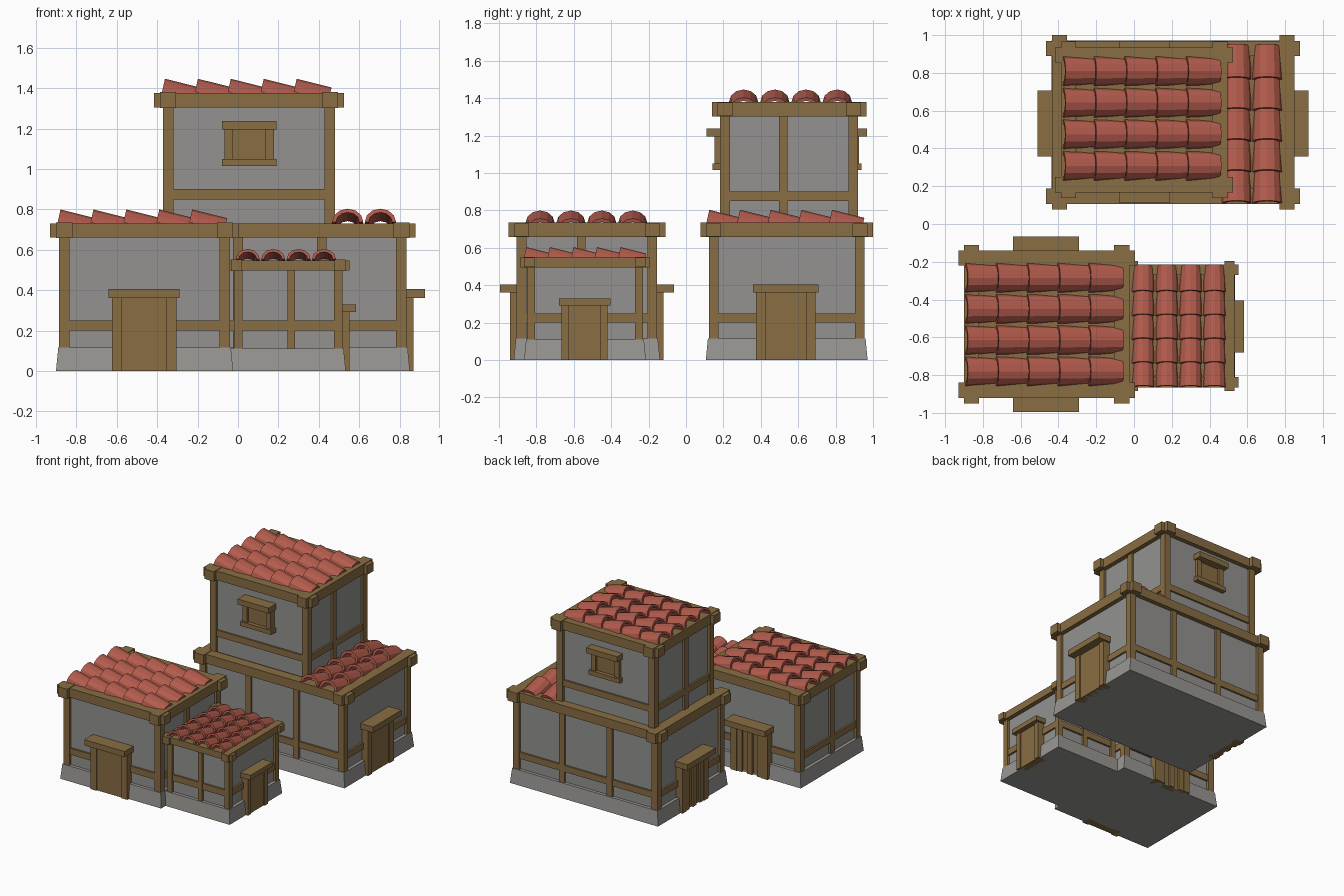
import bpy, bmesh, math
from mathutils import Matrix, Vector

if "Cube" in bpy.data.objects:
    bpy.data.objects.remove(bpy.data.objects["Cube"])


def material(name, r, g, b):
    lin = lambda c: ((c / 255 + 0.055) / 1.055) ** 2.4
    m = bpy.data.materials.new(name)
    m.diffuse_color = (lin(r), lin(g), lin(b), 1)
    m.use_nodes = True
    m.node_tree.nodes["Principled BSDF"].inputs["Base Color"].default_value = m.diffuse_color
    return m


WOOD = material("brown timber", 136, 109, 67)
WALL = material("grey plaster", 147, 146, 144)
STONE = material("grey stone", 153, 151, 147)
TILE = material("red clay tile", 178, 91, 76)


def finish(name, bm, mat):
    bmesh.ops.recalc_face_normals(bm, faces=bm.faces)
    me = bpy.data.meshes.new(name)
    bm.to_mesh(me)
    bm.free()
    me.materials.append(mat)
    ob = bpy.data.objects.new(name, me)
    bpy.context.collection.objects.link(ob)
    return ob


def boxes(name, items, mat, xf=Matrix()):
    """One object made of boxes given as (x0, x1, y0, y1, z0, z1)."""
    bm = bmesh.new()
    for x0, x1, y0, y1, z0, z1 in items:
        m = Matrix.Translation(((x0 + x1) / 2, (y0 + y1) / 2, (z0 + z1) / 2))
        bmesh.ops.create_cube(bm, size=1, matrix=xf @ m @ Matrix.Diagonal((x1 - x0, y1 - y0, z1 - z0, 1)))
    return finish(name, bm, mat)


def plinth(name, x0, x1, y0, y1, h):
    """Stone base, slightly wider at the ground."""
    bm = bmesh.new()
    bmesh.ops.create_cube(bm, size=1)
    for v in bm.verts:
        g = 0.016 if v.co.z < 0 else 0.005
        v.co = (x1 + g if v.co.x > 0 else x0 - g,
                y1 + g if v.co.y > 0 else y0 - g,
                h if v.co.z > 0 else 0)
    finish(name, bm, STONE)


def storey(name, x0, x1, y0, y1, z0, z1, rail, beam_h=0.075, beam_w=0.08, ext=0.03,
           post=0.052, xposts=(), yposts=()):
    """Plaster box with corner posts, extra posts, a middle rail and crossing top beams."""
    i = 0.02
    boxes(name + "_walls", [(x0 + i, x1 - i, y0 + i, y1 - i, z0 - 0.03, z1 - beam_h + 0.01)], WALL)
    zb = z1 - beam_h
    fr = [(x, x + post, y, y + post, z0 - 0.02, zb + 0.01)
          for x in (x0, x1 - post) for y in (y0, y1 - post)]
    for c in xposts:
        fr += [(c - post / 2.2, c + post / 2.2, y, y + 0.04, z0 - 0.02, zb + 0.01)
               for y in (y0 + 0.003, y1 - 0.043)]
    for c in yposts:
        fr += [(x, x + 0.04, c - post / 2.2, c + post / 2.2, z0 - 0.02, zb + 0.01)
               for x in (x0 + 0.003, x1 - 0.043)]
    fr.append((x0 + 0.006, x1 - 0.006, y0 + 0.006, y1 - 0.006, rail, rail + 0.05))
    boxes(name + "_timber_frame", fr, WOOD)
    o = 0.015
    X0, X1, Y0, Y1 = x0 - o, x1 + o, y0 - o, y1 + o
    bs = [(X0 - ext, X1 + ext, y, y + beam_w, zb, z1 - 0.004) for y in (Y0, Y1 - beam_w)]
    bs += [(x, x + beam_w, Y0 - ext, Y1 + ext, zb - 0.002, z1) for x in (X0, X1 - beam_w)]
    boxes(name + "_top_beams", bs, WOOD)
    boxes(name + "_roof_deck", [(x0 + 0.02, x1 - 0.02, y0 + 0.02, y1 - 0.02, zb + 0.01, z1 - 0.012)], WOOD)


def facing(x, y, k):
    """Local -y points outwards; k quarter turns: 0 front, 1 right, 2 back, 3 left."""
    return Matrix.Translation((x, y, 0)) @ Matrix.Rotation(k * math.pi / 2, 4, 'Z')


def door(name, x, y, k, w=0.32, h=0.36, lintel_h=0.045, depth=0.09, planks=False):
    a, j = w / 2, w * 0.16
    it = [(s - j / 2, s + j / 2, -0.035, 0.04, 0, h) for s in (-a + j / 2, a - j / 2)]
    it.append((-a - 0.015, a + 0.015, -depth, 0.04, h, h + lintel_h))
    if planks:
        n, pw = 5, (w - 2 * j) / 5
        it += [(-a + j + q * pw, -a + j + (q + 1) * pw, (-0.03, -0.015)[q % 2], 0.03, 0, h) for q in range(n)]
    else:
        it.append((-a + j, a - j, -0.026, 0.03, 0, h))
    boxes(name, it, WOOD, facing(x, y, k))


def window(name, x, y, k):
    it = [(s - 0.02, s + 0.02, -0.03, 0.04, 1.03, 1.21) for s in (-0.102, 0.102)]
    it += [(-0.135, 0.135, -0.073, 0.04, 1.195, 1.238),
           (-0.135, 0.135, -0.042, 0.04, 1.015, 1.05),
           (-0.09, 0.09, -0.012, 0.04, 1.04, 1.20)]
    boxes(name, it, WOOD, facing(x, y, k))


def tiles(name, start, along_y, count, pitch, rows, row_pitch, z, width, length, height, tilt=12.5):
    """Rows of tilted barrel tiles; start = high end of first tile, centre of first row."""
    bm = bmesh.new()
    n, t = 6, height * 0.28
    for r in range(rows):
        for c in range(count):
            off = (r * row_pitch, c * pitch) if along_y else (c * pitch, r * row_pitch)
            m = (Matrix.Translation((start[0] + off[0], start[1] + off[1], z))
                 @ Matrix.Rotation(math.pi / 2 if along_y else 0, 4, 'Z')
                 @ Matrix.Rotation(math.radians(tilt), 4, 'Y'))
            rings = []
            for x, k in ((0, 1.0), (length, 0.93)):
                for d in (0, t):
                    rings.append([bm.verts.new(m @ Vector((
                        x, -(width / 2 * k - d) * math.cos(math.pi * i / n),
                        (height * k - d) * math.sin(math.pi * i / n)))) for i in range(n + 1)])
            o0, i0, o1, i1 = rings
            for p, q in ((o0, o1), (i0, i1), (o0, i0), (o1, i1)):
                for i in range(n):
                    bm.faces.new((p[i], p[i + 1], q[i + 1], q[i]))
            for i in (0, n):
                bm.faces.new((o0[i], i0[i], i1[i], o1[i]))
    finish(name, bm, TILE)


# Front cottage
plinth("cottage_plinth", -0.885, -0.04, -0.905, -0.155, 0.115)
storey("cottage", -0.885, -0.04, -0.905, -0.155, 0.115, 0.735, 0.20, yposts=(-0.56,))
door("cottage_front_door", -0.465, -0.905, 0)
door("cottage_back_door", -0.465, -0.155, 2, planks=True)
tiles("cottage_roof_tiles", (-0.893, -0.78), False, 5, 0.163, 4, 0.165, 0.735, 0.155, 0.178, 0.066)

# Low annex beside the cottage
plinth("annex_plinth", -0.035, 0.518, -0.85, -0.23, 0.11)
storey("annex", -0.02, 0.518, -0.85, -0.23, 0.11, 0.552, 0.20, beam_h=0.055, beam_w=0.055,
       ext=0.02, post=0.042, xposts=(0.263,))
door("annex_side_door", 0.518, -0.542, 1, w=0.245, h=0.293, lintel_h=0.037, depth=0.065)
tiles("annex_roof_tiles", (0.048, -0.865), True, 5, 0.126, 4, 0.126, 0.553, 0.118, 0.14, 0.052)

# Tall house, ground floor
plinth("house_plinth", -0.42, 0.835, 0.122, 0.955, 0.115)
storey("house_ground_floor", -0.42, 0.835, 0.122, 0.955, 0.115, 0.735, 0.20, xposts=(0.0, 0.415))
door("house_right_door", 0.835, 0.533, 1)
door("house_left_door", -0.42, 0.533, 3, planks=True)
tiles("house_lower_roof_tiles", (0.543, 0.11), True, 5, 0.164, 2, 0.162, 0.737, 0.155, 0.178, 0.068)

# Tall house, upper floor
storey("house_upper_floor", -0.372, 0.48, 0.183, 0.92, 0.735, 1.38, 0.85, yposts=(0.52,))
window("house_front_window", 0.055, 0.183, 0)
window("house_back_window", 0.055, 0.895, 2)
tiles("house_upper_roof_tiles", (-0.376, 0.308), False, 5, 0.163, 4, 0.167, 1.382, 0.155, 0.178, 0.066)
